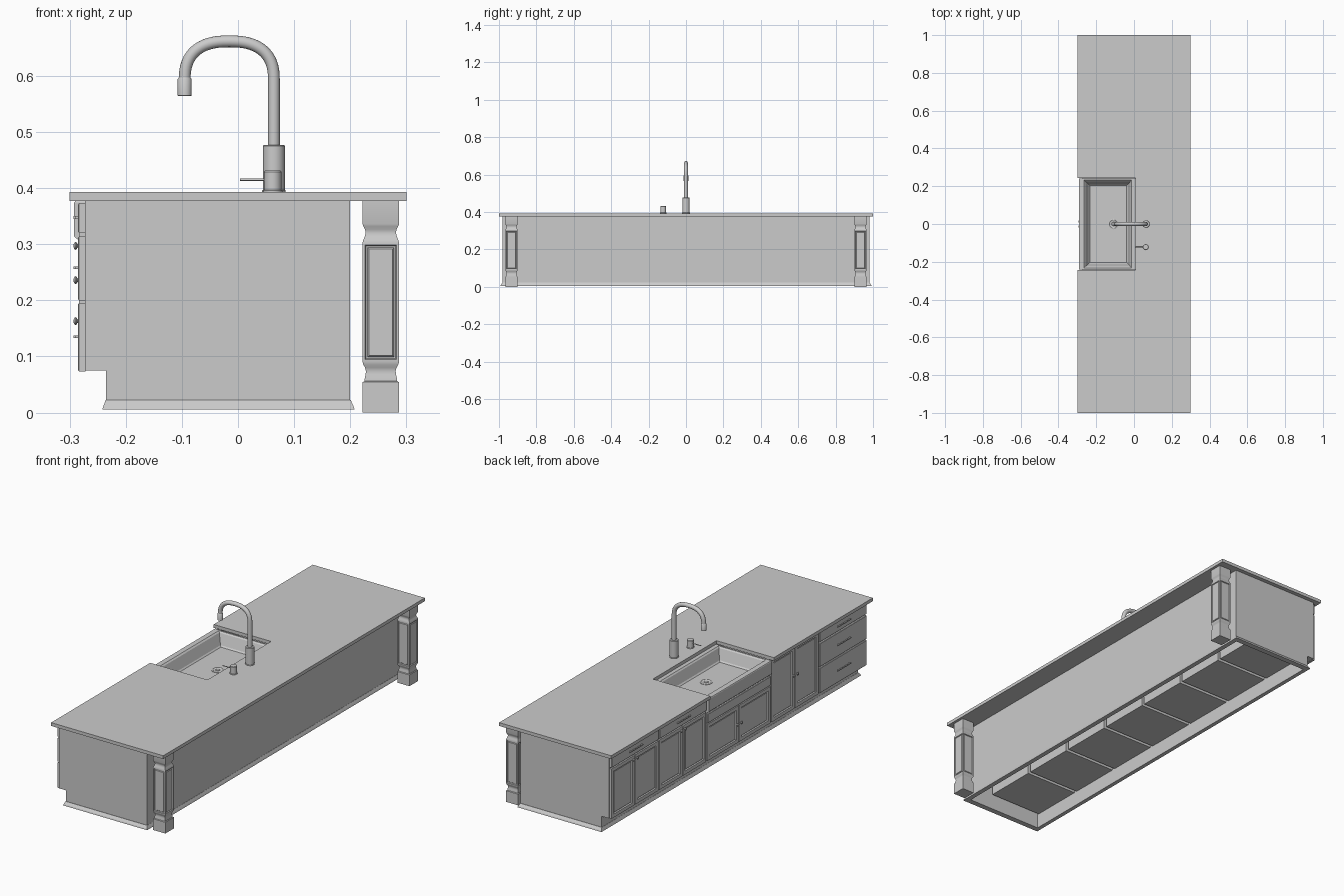
import bpy, bmesh, math
from mathutils import Matrix, Vector

if "Cube" in bpy.data.objects:
    bpy.data.objects.remove(bpy.data.objects["Cube"])


def finish(name, bm, smooth=False):
    bmesh.ops.recalc_face_normals(bm, faces=bm.faces)
    me = bpy.data.meshes.new(name)
    bm.to_mesh(me)
    bm.free()
    ob = bpy.data.objects.new(name, me)
    bpy.context.collection.objects.link(ob)
    if smooth:
        bpy.ops.object.select_all(action='DESELECT')
        ob.select_set(True)
        bpy.context.view_layer.objects.active = ob
        bpy.ops.object.shade_smooth_by_angle(angle=math.radians(35))
    return ob


def add_box(bm, x0, x1, y0, y1, z0, z1):
    m = Matrix.Translation(((x0 + x1) / 2, (y0 + y1) / 2, (z0 + z1) / 2)) @ \
        Matrix.Diagonal((x1 - x0, y1 - y0, z1 - z0, 1))
    return bmesh.ops.create_cube(bm, size=1, matrix=m)['verts']


def box(name, *dims):
    bm = bmesh.new()
    add_box(bm, *dims)
    return finish(name, bm)


def prism(name, pts, vec):
    bm = bmesh.new()
    f = bm.faces.new([bm.verts.new(p) for p in pts])
    r = bmesh.ops.extrude_face_region(bm, geom=[f])
    bmesh.ops.translate(bm, vec=vec, verts=[v for v in r['geom'] if isinstance(v, bmesh.types.BMVert)])
    return finish(name, bm)


def rect_loft(bm, rings, loop=False):
    # rings are (x0, x1, y0, y1, z); capped unless looped
    vs = [[bm.verts.new(p) for p in ((a, c, z), (b, c, z), (b, d, z), (a, d, z))] for a, b, c, d, z in rings]
    pairs = list(zip(vs, vs[1:])) + ([(vs[-1], vs[0])] if loop else [])
    sides = [[bm.faces.new((p[i], p[(i + 1) % 4], q[(i + 1) % 4], q[i])) for i in range(4)] for p, q in pairs]
    if not loop:
        bm.faces.new(vs[0][::-1])
        bm.faces.new(vs[-1])
    return sides


def lathe(name, profile, loc, axis='Z', seg=32):
    # profile of (radius, height), capped at both ends
    bm = bmesh.new()
    rows = [[bm.verts.new((r * math.cos(2 * math.pi * i / seg), r * math.sin(2 * math.pi * i / seg), h))
             for i in range(seg)] for r, h in profile]
    for p, q in zip(rows, rows[1:]):
        for i in range(seg):
            j = (i + 1) % seg
            bm.faces.new((p[i], p[j], q[j], q[i]))
    bm.faces.new(rows[0][::-1])
    bm.faces.new(rows[-1])
    if axis == '-X':
        bmesh.ops.rotate(bm, verts=bm.verts, matrix=Matrix.Rotation(-math.pi / 2, 3, 'Y'))
    bmesh.ops.translate(bm, verts=bm.verts, vec=loc)
    return finish(name, bm, True)


# countertop with sink notch
prism("countertop", [(x, y, .377) for x, y in ((-.3, -1), (.3, -1), (.3, 1), (-.3, 1), (-.3, .243),
                                               (.007, .243), (.007, -.243), (-.3, -.243))], (0, 0, .016))

# cabinet shell: end panels with toe notch, back panel, front frame, toe board
for s, n in ((-1, "front"), (1, "back")):
    prism(n + "_end_panel", [(x, s * .98, z) for x, z in ((-.235, .005), (.2, .005), (.2, .377), (-.273, .377),
                                                          (-.273, .075), (-.235, .075))], (0, -s * .015, 0))
box("rear_panel", .185, .2, -.965, .965, .005, .377)
box("toe_board", -.235, -.222, -.965, .965, .005, .08)
box("toe_soffit", -.273, -.222, -.965, .965, .075, .083)
bm = bmesh.new()
add_box(bm, -.273, -.262, -.965, -.245, .083, .377)
add_box(bm, -.273, -.262, .245, .965, .083, .377)
add_box(bm, -.273, -.262, -.245, .245, .083, .304)
finish("face_frame", bm)

# base moulding
bm = bmesh.new()
rect_loft(bm, [(-.242, .208, -.992, .992, .005), (-.24, .206, -.99, .99, .011), (-.236, .201, -.981, .981, .022),
               (-.23, .196, -.975, .975, .022), (-.23, .196, -.975, .975, .005)], loop=True)
finish("base_moulding", bm)

# seven inner cabinet boxes, open at the bottom of the shell
bm = bmesh.new()
w = 1.93 / 7
for i in range(7):
    y = -.965 + i * w
    add_box(bm, -.262, .06, y + .008, y + w - .008, .076, .3)
finish("inner_cabinets", bm)


# door and drawer fronts with hardware
def front(name, y0, y1, z0, z1, door):
    bm = bmesh.new()
    add_box(bm, -.283, -.272, y0 + .004, y1 - .004, z0, z1)
    bm.normal_update()
    f = [f for f in bm.faces if f.normal.x < -.9]
    if door:
        bmesh.ops.inset_individual(bm, faces=f, thickness=.024, depth=0)
        bmesh.ops.inset_individual(bm, faces=f, thickness=.004, depth=-.005)
        bmesh.ops.inset_individual(bm, faces=f, thickness=.004, depth=.002)
    else:
        bmesh.ops.inset_individual(bm, faces=f, thickness=.003, depth=.002)
    finish(name, bm)


def knob(y, z):
    lathe("knob", [(.004, 0), (.003, .004), (.0065, .006), (.007, .008), (.005, .0105), (.001, .011)],
          (-.282, y, z), '-X', 16)


def handle(y, z):
    bm = bmesh.new()
    add_box(bm, -.293, -.289, y - .05, y + .05, z - .0025, z + .0025)
    for s in (-1, 1):
        add_box(bm, -.29, -.283, y + s * .043 - .0025, y + s * .043 + .0025, z - .0025, z + .0025)
    finish("drawer_handle", bm)


def door_pair(name, y0, y1, z0, z1, kz):
    m = (y0 + y1) / 2
    front(name + "_door_a", y0, m + .002, z0, z1, True)
    front(name + "_door_b", m - .002, y1, z0, z1, True)
    knob(m - .014, kz)
    knob(m + .014, kz)


def drawer(name, y0, y1, z0, z1):
    front(name, y0, y1, z0, z1, False)
    handle((y0 + y1) / 2, (z0 + z1) / 2 + .001)


for k, (a, b) in enumerate(((.612, .978), (.246, .612))):
    drawer("top_drawer_%d" % k, a, b, .32, .373)
    door_pair("lower_%d" % k, a, b, .073, .314, .297)
door_pair("sink_cabinet", -.246, .246, .073, .25, .163)
front("sink_rail", -.246, .246, .255, .3, False)
door_pair("tall_cabinet", -.612, -.246, .073, .373, .236)
for k, (a, b) in enumerate(((.073, .195), (.2, .314), (.32, .373))):
    drawer("stack_drawer_%d" % k, -.978, -.612, a, b)

# apron sink with recessed basin
bm = bmesh.new()
rect_loft(bm, [(-.279, .006, -.242, .242, .302), (-.292, .01, -.242, .242, .314), (-.292, .01, -.242, .242, .374),
               (-.29, .008, -.24, .24, .377), (-.265, -.012, -.232, .232, .377), (-.258, -.018, -.226, .226, .371),
               (-.24, -.033, -.209, .209, .322), (-.234, -.039, -.203, .203, .316)])
finish("apron_sink", bm)
lathe("sink_drain", [(.028, 0), (.028, .002), (.022, .003), (.019, .001), (.01, .001), (.009, .004), (.002, .005)],
      (-.108, 0, .316))

# faucet
lathe("faucet_base", [(.021, 0), (.021, .003), (.0195, .004), (.0195, .082), (.018, .084), (.010, .084)],
      (.064, 0, .393))
path = [(.064, .47), (.064, .53)]
for i in range(33):
    t = math.pi * i / 32
    c, s = math.cos(t), math.sin(t)
    path.append((-.0155 + .0795 * math.copysign(abs(c) ** .8, c), .592 + .0695 * abs(s) ** .8))
path.append((-.095, .58))
cu = bpy.data.curves.new("faucet_spout", 'CURVE')
cu.dimensions = '3D'
cu.bevel_depth = .0105
cu.bevel_resolution = 6
cu.use_fill_caps = True
sp = cu.splines.new('POLY')
sp.points.add(len(path) - 1)
for p, (x, z) in zip(sp.points, path):
    p.co = (x, 0, z, 1)
sp.use_smooth = True
bpy.context.collection.objects.link(bpy.data.objects.new("faucet_spout", cu))
lathe("faucet_nozzle", [(.009, .004), (.011, 0), (.0125, .001), (.0125, .03), (.0105, .033)], (-.095, 0, .564))

# side control with thin lever
lathe("faucet_control", [(.017, 0), (.017, .003), (.0155, .004), (.0155, .036), (.014, .038)], (.062, -.122, .393))
lathe("control_lever", [(.002, 0), (.002, .046)], (.05, -.122, .415), '-X', 12)

# turned square legs with recessed shaft panels
LEG = [(0, .0325), (.054, .0325), (.056, .029), (.062, .0285), (.068, .027), (.074, .0265), (.08, .028),
       (.085, .031), (.09, .0325), (.303, .0325), (.308, .031), (.314, .0285), (.32, .027), (.326, .028),
       (.332, .031), (.336, .0325), (.377, .0325)]
for sgn, n in ((-1, "front_leg"), (1, "back_leg")):
    bm = bmesh.new()
    cx, cy = .2545, sgn * .933
    sides = rect_loft(bm, [(cx - h, cx + h, cy - h, cy + h, z) for z, h in LEG])
    bmesh.ops.recalc_face_normals(bm, faces=bm.faces)
    shaft = sides[8]
    for t, d in ((.006, 0), (.003, -.004), (.004, 0), (.003, .003)):
        bmesh.ops.inset_individual(bm, faces=shaft, thickness=t, depth=d)
    finish(n, bm, True)
